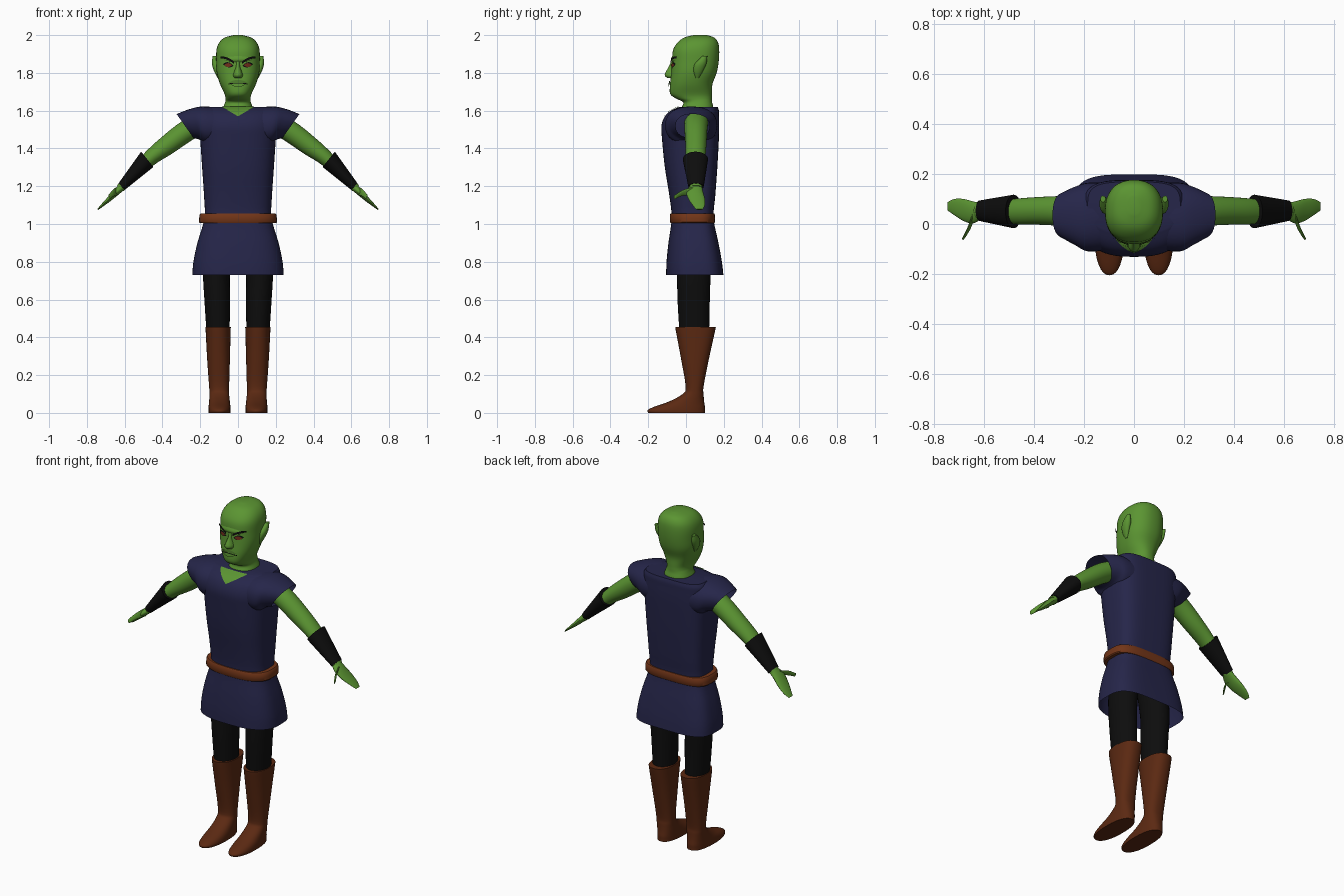
import bpy, bmesh, math
from mathutils import Vector
from mathutils.bvhtree import BVHTree

if "Cube" in bpy.data.objects:
    bpy.data.objects.remove(bpy.data.objects["Cube"])


def material(name, rgb):
    m = bpy.data.materials.new(name)
    m.diffuse_color = (*rgb, 1)
    m.use_nodes = True
    m.node_tree.nodes["Principled BSDF"].inputs["Base Color"].default_value = m.diffuse_color
    return m


SKIN = material("green skin", (0.105, 0.30, 0.032))
NAVY = material("navy cloth", (0.019, 0.019, 0.068))
BLACK = material("black cloth", (0.004, 0.004, 0.004))
BOOT = material("boot leather", (0.105, 0.022, 0.006))
BELT = material("belt leather", (0.17, 0.036, 0.009))
EYE = material("red brown eye", (0.16, 0.025, 0.010))
LIP = material("lip green", (0.075, 0.20, 0.025))


def finish(bm, name, mat, angle=40):
    bmesh.ops.recalc_face_normals(bm, faces=bm.faces)
    me = bpy.data.meshes.new(name)
    bm.to_mesh(me)
    bm.free()
    me.materials.append(mat)
    ob = bpy.data.objects.new(name, me)
    bpy.context.collection.objects.link(ob)
    bpy.ops.object.select_all(action='DESELECT')
    ob.select_set(True)
    bpy.context.view_layer.objects.active = ob
    bpy.ops.object.shade_smooth_by_angle(angle=math.radians(angle))
    return ob


def smooth(rows, n):
    """Catmull-Rom interpolation through rows of numbers."""
    out = []
    for i in range(len(rows) - 1):
        a, b, c, d = rows[max(i - 1, 0)], rows[i], rows[i + 1], rows[min(i + 2, len(rows) - 1)]
        for k in range(n):
            t = k / n
            out.append([0.5 * (2 * q + (r - p) * t + (2 * p - 5 * q + 4 * r - s) * t * t
                               + (3 * q - p - 3 * r + s) * t ** 3) for p, q, r, s in zip(a, b, c, d)])
    return out + [list(rows[-1])]


def skin_rings(name, mat, rings, ef=2, eb=2, seg=32, caps=(True, True), side=1):
    """rings: (centre, half axis u, half axis v); ef / eb are front / back squareness."""
    bm = bmesh.new()
    loops = []
    for c, u, v in rings:
        loop = []
        for k in range(seg):
            t = math.tau * k / seg
            ct, st = math.cos(t), math.sin(t)
            e = 2 / (eb if st > 0 else ef)
            p = c + u * math.copysign(abs(ct) ** e, ct) + v * math.copysign(abs(st) ** e, st)
            loop.append(bm.verts.new((p.x * side, p.y, p.z)))
        loops.append(loop)
    for a, b in zip(loops, loops[1:]):
        for k in range(seg):
            j = (k + 1) % seg
            bm.faces.new((a[k], a[j], b[j], b[k]))
    if caps[0]:
        bm.faces.new(loops[0])
    if caps[1]:
        bm.faces.new(loops[-1])
    return finish(bm, name, mat)


def upright(name, mat, rows, n=4, **kw):
    """rows: (z, centre x, half width, y front, y back)"""
    rings = [(Vector((cx, (y0 + y1) / 2, z)), Vector((hw, 0, 0)), Vector((0, (y1 - y0) / 2, 0)))
             for z, cx, hw, y0, y1 in smooth(rows, n)]
    return skin_rings(name, mat, rings, **kw)


def limb(name, mat, rows, n=4, **kw):
    """rows: (upper x, upper z, lower x, lower z, y front, y back) of each cross-section"""
    rings = [(Vector(((a + c) / 2, (y0 + y1) / 2, (b + d) / 2)), Vector(((a - c) / 2, 0, (b - d) / 2)),
              Vector((0, (y1 - y0) / 2, 0))) for a, b, c, d, y0, y1 in smooth(rows, n)]
    return skin_rings(name, mat, rings, **kw)


def decal(name, mat, target, cols, lift=0.003, rows=6):
    """Thin plate laid on the front of target; cols: (x, z low, z high)"""
    me = target.data
    tree = BVHTree.FromPolygons([v.co for v in me.vertices], [p.vertices for p in me.polygons])
    bm = bmesh.new()
    grid = []
    for x, lo, hi in cols:
        line = []
        for k in range(rows + 1):
            z = lo + (hi - lo) * k / rows
            hit, nor, _, _ = tree.ray_cast(Vector((x, -1, z)), Vector((0, 1, 0)))
            line.append(bm.verts.new(hit + nor * lift))
        grid.append(line)
    for a, b in zip(grid, grid[1:]):
        for k in range(rows):
            bm.faces.new((a[k], b[k], b[k + 1], a[k + 1]))
    ob = finish(bm, name, mat)
    if sum(p.normal.y for p in ob.data.polygons) > 0:
        ob.data.flip_normals()
    return ob


# Head and neck
head = upright("head", SKIN, [
    (1.54, 0, .09, -.04, .14), (1.61, 0, .080, -.025, .145), (1.645, 0, .068, -.015, .138),
    (1.665, 0, .066, -.055, .137), (1.69, 0, .072, -.084, .137), (1.74, 0, .095, -.084, .140),
    (1.80, 0, .112, -.078, .162), (1.86, 0, .115, -.074, .173), (1.92, 0, .114, -.069, .176),
    (1.96, 0, .100, -.045, .170), (1.987, 0, .070, -.01, .15), (2.0, 0, .022, .04, .11)],
    ef=2.4, eb=2.3, seg=48)
upright("nose", SKIN, [(1.865, 0, .010, -.076, -.03), (1.83, 0, .013, -.093, -.03),
                       (1.79, 0, .026, -.113, -.03), (1.772, 0, .020, -.098, -.03)], seg=20)
upright("brow_ridge", SKIN, [(1.895, 0, .07, -.070, 0), (1.872, 0, .08, -.080, 0),
                             (1.855, 0, .07, -.072, 0)], seg=24)

# Mouth
span = [-1 + k / 6 for k in range(13)]
decal("upper_lip", LIP, head, [(.045 * s, 1.747, 1.749 + .014 * (1 - s * s)) for s in span], .006)
decal("lower_lip", SKIN, head, [(.040 * s, 1.742 - .018 * (1 - s * s), 1.744) for s in span], .009)
decal("mouth_line", BLACK, head, [(.046 * s, 1.743 - .004 * s * s, 1.747 - .003 * s * s)
                                  for s in span], .0095)

for side, tag in ((-1, "right"), (1, "left")):
    # Eyes, brows and ears
    decal("eye_outline_" + tag, BLACK, head,
          [(side * (.05 + .027 * s), 1.842 - .013 * (1 - s * s) + .004 * s,
            1.842 + .014 * (1 - s * s) + .005 * s) for s in span], .003)
    decal("eye_" + tag, EYE, head,
          [(side * (.05 + .020 * s), 1.841 - .010 * (1 - s * s), 1.841 + .010 * (1 - s * s))
           for s in span], .006)
    decal("brow_" + tag, BLACK, head,
          [(side * (.053 + .033 * s), 1.869 + .015 * s - .007 * s * s,
            1.873 + .014 * s + .008 * (1 - s * s)) for s in span], .009)
    upright("ear_" + tag, SKIN, [
        (1.772, .100, .008, .050, .068), (1.81, .113, .014, .040, .090),
        (1.85, .119, .019, .048, .108), (1.89, .124, .010, .088, .113)], seg=20, side=side)

    # Sleeve, arm, bracer and hand
    limb("sleeve_" + tag, NAVY, [
        (.08, 1.615, .08, 1.42, -.10, .165), (.19, 1.622, .17, 1.42, -.11, .165),
        (.26, 1.607, .20, 1.445, -.085, .15), (.325, 1.582, .235, 1.455, -.055, .125)],
        ef=2.3, eb=2.3, caps=(True, False), side=side)
    limb("arm_" + tag, SKIN, [
        (.18, 1.60, .12, 1.50, -.01, .12), (.295, 1.545, .225, 1.455, -.008, .113),
        (.41, 1.455, .345, 1.375, -.003, .108), (.51, 1.36, .455, 1.305, .0, .10),
        (.64, 1.205, .605, 1.175, .02, .085)], side=side)
    limb("bracer_" + tag, BLACK, [(.513, 1.383, .448, 1.302, -.017, .117),
                                  (.632, 1.216, .600, 1.180, .012, .094)], n=1, side=side)
    limb("hand_" + tag, SKIN, [
        (.625, 1.213, .595, 1.185, .022, .085), (.655, 1.183, .630, 1.158, .002, .090),
        (.690, 1.142, .670, 1.125, .012, .100), (.723, 1.105, .711, 1.095, .035, .100),
        (.745, 1.079, .740, 1.075, .053, .088)], seg=20, side=side)
    limb("thumb_" + tag, SKIN, [
        (.645, 1.195, .635, 1.150, .02, .05), (.664, 1.180, .652, 1.150, -.025, -.005),
        (.686, 1.153, .678, 1.133, -.064, -.052)], seg=16, side=side)

    # Legs and boots
    upright("leg_" + tag, BLACK, [(.40, .105, .06, -.033, .122), (.60, .11, .068, -.045, .126),
                                  (.75, .113, .072, -.048, .13), (.98, .09, .085, -.06, .13)],
            side=side)
    upright("boot_" + tag, BOOT, [
        (0, .098, .058, -.20, .10), (.014, .098, .059, -.203, .10), (.032, .098, .058, -.17, .10),
        (.06, .098, .055, -.09, .096), (.10, .099, .052, -.018, .093), (.14, .100, .053, -.002, .093),
        (.28, .103, .060, -.025, .12), (.43, .105, .066, -.053, .153), (.456, .105, .067, -.057, .158)],
        ef=2.2, eb=2.4, side=side)

# Tunic body with open hem
tunic = upright("tunic", NAVY, [
    (.73, 0, .242, -.105, .198), (.80, 0, .236, -.103, .190), (.90, 0, .215, -.093, .172),
    (1.03, 0, .178, -.076, .146), (1.15, 0, .180, -.088, .155), (1.30, 0, .190, -.112, .166),
    (1.45, 0, .200, -.127, .174), (1.52, 0, .205, -.130, .176), (1.57, 0, .205, -.112, .175),
    (1.60, 0, .200, -.080, .174), (1.62, 0, .185, -.035, .168)],
    ef=2.6, eb=3.6, seg=64, caps=(False, True))
decal("open_neckline", SKIN, tunic, [(.085 * s, 1.568 + .048 * abs(s), 1.6185) for s in span], .004)

# Belt
upright("belt", BELT, [(1.004, 0, .196, -.078, .146), (1.010, 0, .206, -.085, .153),
                       (1.05, 0, .203, -.085, .153), (1.056, 0, .194, -.078, .147)],
        n=2, ef=2.6, eb=3.4, seg=64)
